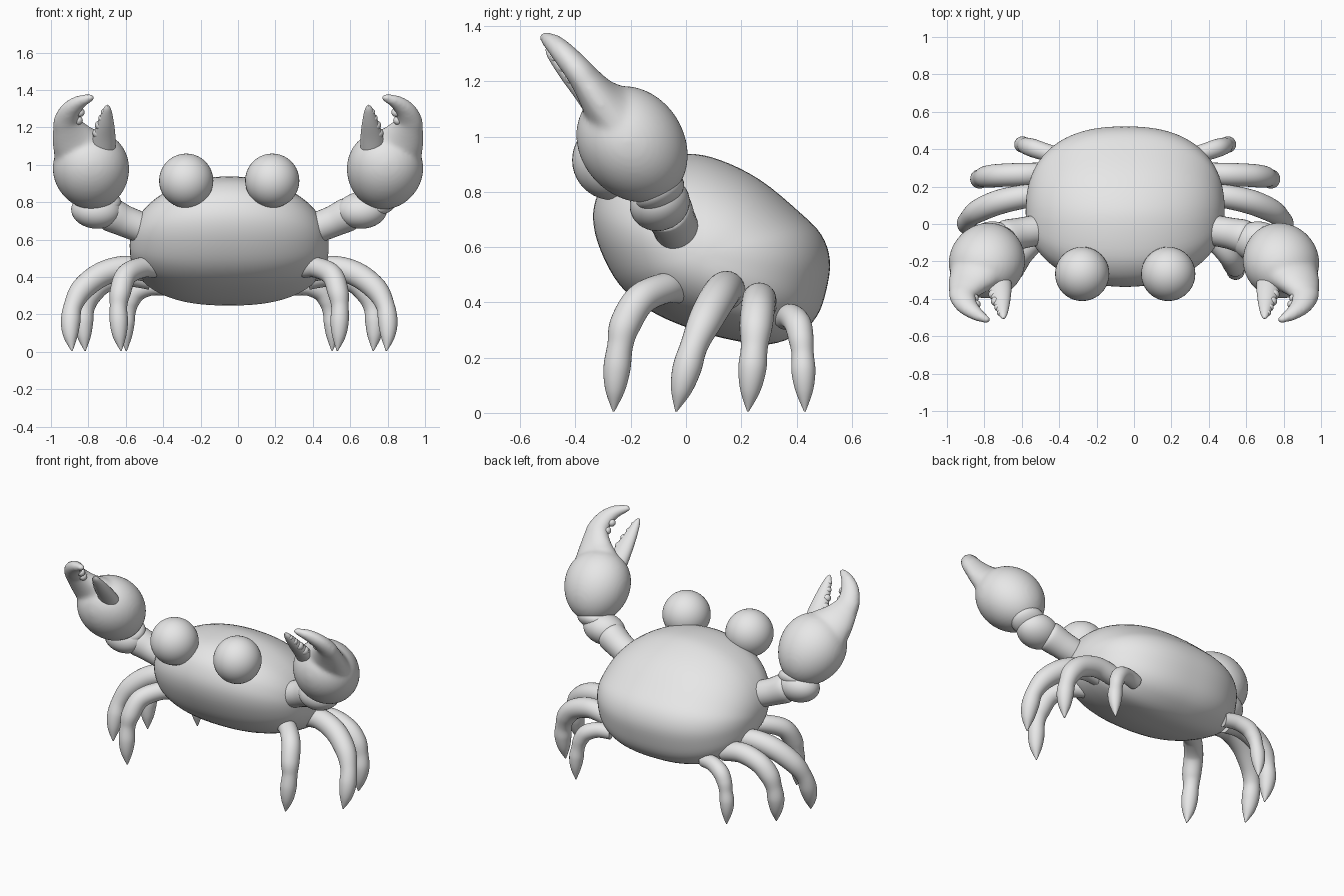
import bpy, bmesh, math
from mathutils import Vector

if "Cube" in bpy.data.objects:
    bpy.data.objects.remove(bpy.data.objects["Cube"])

CX = -0.047  # symmetry plane of shell, eyes, legs and arms

grey = bpy.data.materials.new("shell grey")
grey.diffuse_color = (0.8, 0.8, 0.8, 1)
grey.use_nodes = True
grey.node_tree.nodes["Principled BSDF"].inputs["Base Color"].default_value = grey.diffuse_color


def spline(pts, n, cyclic=False):
    """Catmull-Rom through points of any dimension."""
    m, out = len(pts), []
    for i in range(m if cyclic else m - 1):
        ids = [i - 1, i, i + 1, i + 2]
        p = [pts[k % m] if cyclic else pts[max(0, min(m - 1, k))] for k in ids]
        for j in range(n):
            t = j / n
            out.append([0.5 * (2 * b + (c - a) * t + (2 * a - 5 * b + 4 * c - d) * t * t
                               + (3 * b - a - 3 * c + d) * t ** 3) for a, b, c, d in zip(*p)])
    return out if cyclic else out + [list(pts[-1])]


def loft(name, rings, angle=40):
    """Skin a list of closed rings and cap both ends."""
    bm = bmesh.new()
    vr = [[bm.verts.new(p) for p in r] for r in rings]
    n = len(vr[0])
    for a, b in zip(vr, vr[1:]):
        for i in range(n):
            bm.faces.new((a[i], a[(i + 1) % n], b[(i + 1) % n], b[i]))
    bm.faces.new(vr[0])
    bm.faces.new(vr[-1])
    bmesh.ops.recalc_face_normals(bm, faces=bm.faces)
    me = bpy.data.meshes.new(name)
    bm.to_mesh(me)
    bm.free()
    ob = bpy.data.objects.new(name, me)
    bpy.context.collection.objects.link(ob)
    return finish(ob, angle)


def finish(ob, angle=40):
    ob.data.materials.clear()
    ob.data.materials.append(grey)
    bpy.ops.object.select_all(action='DESELECT')
    ob.select_set(True)
    bpy.context.view_layer.objects.active = ob
    bpy.ops.object.shade_smooth_by_angle(angle=math.radians(angle))
    return ob


def tube(name, pts, side, x0, fat=1.0, sub=8, seg=28):
    """Limb through (x, y, z, radius[, depth radius]) points."""
    path = spline(pts, sub)
    c = [Vector((x0 + side * p[0], p[1], p[2])) for p in path]
    rings, u = [], Vector((side * 0.1, 1, 0.5))
    for i, p in enumerate(path):
        t = (c[min(i + 1, len(c) - 1)] - c[max(i - 1, 0)]).normalized()
        u = (u - t * u.dot(t)).normalized()
        v = t.cross(u)
        r, d = max(p[3] * fat, 0.002), max(p[-1] * fat, 0.002)
        rings.append([c[i] + d * math.cos(a) * u + r * math.sin(a) * v
                      for a in (2 * math.pi * k / seg for k in range(seg))])
    return loft(name, rings, 60)


def ball(name, loc, scale, rot=(0, 0, 0), seg=40):
    bpy.ops.mesh.primitive_uv_sphere_add(segments=seg, ring_count=seg // 2, location=loc, rotation=rot)
    ob = bpy.context.object
    ob.name = name
    ob.scale = scale
    return finish(ob, 60)


def fuse(name, a, b):
    """Join two solids into one smoothly blended skin."""
    bpy.ops.object.select_all(action='DESELECT')
    a.select_set(True)
    b.select_set(True)
    bpy.context.view_layer.objects.active = a
    bpy.ops.object.transform_apply(location=True, rotation=True, scale=True)
    bpy.ops.object.join()
    a.name = name
    rm = a.modifiers.new("skin", 'REMESH')
    rm.mode, rm.voxel_size, rm.use_smooth_shade = 'VOXEL', 0.011, True
    sm = a.modifiers.new("blend", 'SMOOTH')
    sm.factor, sm.iterations = 0.5, 12


# Shell: side profile (y, z) shrunk towards both flanks
profile = [(-.336, .70), (-.32, .79), (-.27, .865), (-.17, .92), (0, .938), (.123, .915), (.268, .843),
           (.41, .727), (.49, .644), (.521, .55), (.508, .445), (.475, .352), (.41, .288), (.3, .248),
           (.16, .265), (.015, .305), (-.13, .37), (-.24, .463), (-.31, .59)]
cy, cz, half = 0.06, 0.57, 0.532
outline = spline(profile, 4, True)
rings = []
for i in range(49):
    f = math.sin((i / 48 - 0.5) * math.pi * 0.994)
    ring = []
    for y, z in outline:
        a = math.atan2(z - cz, y - cy)
        n = 2.17 + 0.22 * max(0, math.cos(a)) - 0.15 * math.sin(a)
        k = (1 - abs(f) ** n) ** (1 / n)
        ring.append((CX + half * f, cy + (y - cy) * k, cz + (z - cz) * k))
    rings.append(ring)
loft("shell", rings, 60)

# Legs, front to back: thigh, pinched joint, pointed shin
legs = [
    [(.40, -.03, .45, .05), (.47, -.08, .45, .052), (.55, -.165, .41, .054), (.582, -.22, .32, .053),
     (.592, -.238, .245, .044), (.59, -.25, .16, .046), (.586, -.257, .08, .033), (.578, -.262, .005, .003)],
    [(.42, .16, .43, .055), (.55, .145, .45, .06), (.68, .115, .415, .062), (.785, .07, .335, .058),
     (.835, .03, .245, .047), (.848, .003, .16, .049), (.848, -.018, .08, .035), (.84, -.036, .005, .003)],
    [(.42, .27, .39, .055), (.55, .265, .41, .058), (.67, .26, .375, .058), (.738, .253, .31, .056),
     (.768, .247, .235, .046), (.778, .24, .16, .048), (.776, .232, .08, .034), (.77, .224, .005, .003)],
    [(.34, .36, .345, .042), (.42, .382, .347, .044), (.49, .405, .32, .046), (.525, .416, .27, .043),
     (.54, .422, .215, .038), (.55, .425, .15, .041), (.552, .428, .08, .03), (.55, .43, .005, .003)],
]

# Long curved outer finger growing out of the palm, and the short inner finger
outer = [(.80, -.195, .98, .16, .14), (.842, -.262, 1.075, .152, .108), (.882, -.315, 1.14, .118, .073),
         (.908, -.36, 1.20, .086, .057), (.915, -.39, 1.24, .071, .051), (.894, -.435, 1.292, .058, .044),
         (.85, -.475, 1.333, .042, .036), (.80, -.505, 1.354, .026, .024), (.77, -.515, 1.362, .016, .016)]
inner = [(.722, -.29, 1.06, .066, .05), (.715, -.36, 1.15, .06, .04), (.706, -.43, 1.23, .042, .03),
         (.70, -.485, 1.295, .022, .018), (.698, -.505, 1.318, .005, .005)]
arm = [(.40, -.03, .635, .08), (.48, -.036, .668, .082), (.56, -.05, .70, .084),
       (.635, -.068, .735, .09), (.66, -.075, .745, .072)]
# Teeth on the facing finger edges: (x, z, radius)
outer_teeth = [(.836, 1.165, .026), (.853, 1.20, .027), (.855, 1.238, .025), (.844, 1.28, .024)]
inner_teeth = [(.75, 1.17, .028), (.74, 1.212, .025), (.727, 1.25, .02), (.717, 1.285, .015)]

for s, tag in ((-1, "left"), (1, "right")):
    ball(f"eye_{tag}", (CX + s * .23, -.267, .915), (.145,) * 3)
    for i, pts in enumerate(legs):
        tube(f"leg_{i + 1}_{tag}", pts, s, CX, 1.06)
    tube(f"arm_{tag}", arm, s, CX)
    ball(f"wrist_{tag}", (CX + s * .71, -.095, .757), (.135, .11, .097), (.35, s * -.06, 0))
    ball(f"wrist_collar_{tag}", (s * .735, -.095, .80), (.11, .095, .06), (.5, 0, 0))
    # Egg-shaped palm, narrower at the wrist
    palm = ball(f"palm_{tag}", (s * .784, -.193, .970), (.204, .187, .225), (.66, s * .2, 0), 48)
    for v in palm.data.vertices:
        v.co.x *= 1 + .07 * v.co.z
        v.co.y *= 1 + .03 * v.co.z
    fuse(f"claw_{tag}", palm, tube("outer_finger", outer, s, 0, seg=40))
    tube(f"inner_finger_{tag}", inner, s, 0)
    for i, (x, z, r) in enumerate(outer_teeth):
        ball(f"outer_tooth_{i + 1}_{tag}", (s * x, -.318 - (z - 1.14) * .8, z), (r,) * 3, seg=16)
    for i, (x, z, r) in enumerate(inner_teeth):
        ball(f"inner_tooth_{i + 1}_{tag}", (s * x, -.36 - (z - 1.15) * .86, z), (r,) * 3, seg=16)
